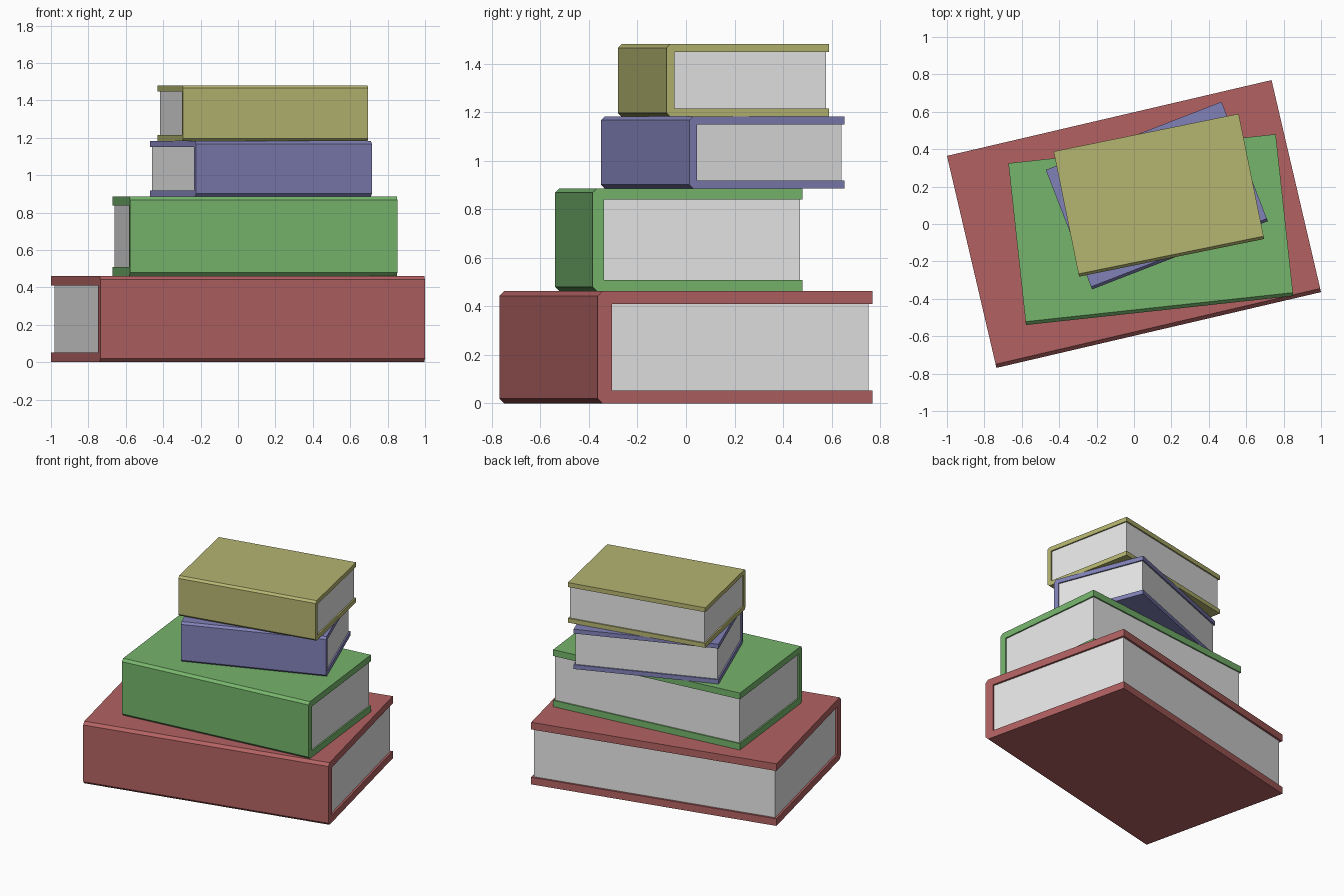
import bpy, bmesh, math
from mathutils import Matrix

default_cube = bpy.data.objects.get("Cube")
if default_cube:
    bpy.data.objects.remove(default_cube, do_unlink=True)


def make_material(name, rgb):
    mat = bpy.data.materials.new(name)
    mat.use_nodes = True
    mat.diffuse_color = (*rgb, 1)
    mat.node_tree.nodes["Principled BSDF"].inputs["Base Color"].default_value = (*rgb, 1)
    return mat


def extrude_profile(name, profile, width, mat, place):
    """Extrude a (y, z) outline along x, centred, then put it in place."""
    bm = bmesh.new()
    face = bm.faces.new([bm.verts.new((-width / 2, y, z)) for y, z in profile])
    side = bmesh.ops.extrude_face_region(bm, geom=[face])["geom"]
    moved = [v for v in side if isinstance(v, bmesh.types.BMVert)]
    bmesh.ops.translate(bm, verts=moved, vec=(width, 0, 0))
    bmesh.ops.recalc_face_normals(bm, faces=bm.faces)
    mesh = bpy.data.meshes.new(name)
    bm.to_mesh(mesh)
    bm.free()
    mesh.materials.append(mat)
    obj = bpy.data.objects.new(name, mesh)
    obj.matrix_world = place
    bpy.context.collection.objects.link(obj)
    return obj


def make_book(name, cover_mat, centre, angle, width, depth, bottom, top, board, spine, bevel, inset):
    h, back, front = top - bottom, depth / 2, -depth / 2
    place = Matrix.Translation((*centre, bottom)) @ Matrix.Rotation(math.radians(angle), 4, "Z")
    # C-shaped cover with a chamfered spine
    cover = [(back, 0), (front + bevel, 0), (front, bevel), (front, h - bevel),
             (front + bevel, h), (back, h), (back, h - board),
             (front + spine, h - board), (front + spine, board), (back, board)]
    extrude_profile(name + "_cover", cover, width, cover_mat, place)
    # Page block, slightly recessed on its three open sides
    y0, y1 = front + spine, back - inset
    pages = [(y0, board), (y1, board), (y1, h - board), (y0, h - board)]
    extrude_profile(name + "_pages", pages, width - 2 * inset, paper, place)


paper = make_material("paper white", (0.8, 0.8, 0.8))
red = make_material("cover red", (0.445, 0.12, 0.12))
green = make_material("cover green", (0.18, 0.46, 0.15))
blue = make_material("cover blue", (0.22, 0.22, 0.48))
olive = make_material("cover olive", (0.46, 0.46, 0.165))

# Stack from the bottom up
make_book("red_book", red, (0, 0), 13.14, 1.782, 1.164, 0, 0.462, 0.053, 0.06, 0.02, 0.015)
make_book("green_book", green, (0.09, -0.03), 6.2, 1.438, 0.87, 0.462, 0.886, 0.047, 0.047, 0.018, 0.01)
make_book("blue_book", blue, (0.122, 0.152), 21.2, 1.008, 0.685, 0.886, 1.182, 0.032, 0.033, 0.015, 0.01)
make_book("olive_book", olive, (0.133, 0.154), 11.5, 1.01, 0.683, 1.182, 1.48, 0.033, 0.033, 0.015, 0.01)
